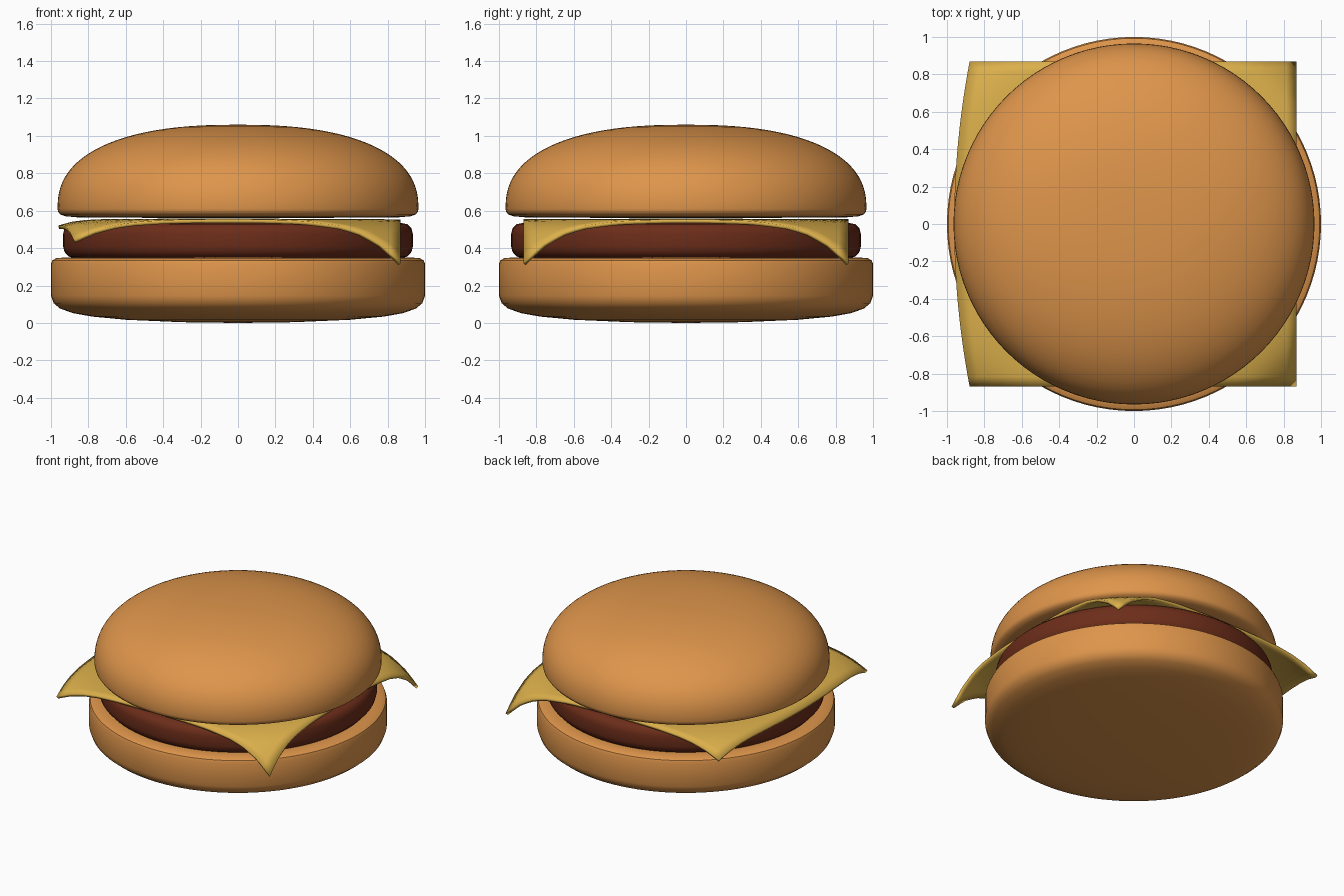
import bpy, bmesh, math

if "Cube" in bpy.data.objects:
    bpy.data.objects.remove(bpy.data.objects["Cube"])


def material(name, rgb):
    m = bpy.data.materials.new(name)
    m.diffuse_color = (*rgb, 1)
    m.use_nodes = True
    m.node_tree.nodes["Principled BSDF"].inputs["Base Color"].default_value = m.diffuse_color
    return m


bread = material("bread", (0.73, 0.30, 0.07))
meat = material("meat", (0.15, 0.026, 0.01))
cheese_mat = material("cheese", (0.71, 0.43, 0.07))


def finish(bm, name, mat):
    bmesh.ops.recalc_face_normals(bm, faces=bm.faces)
    me = bpy.data.meshes.new(name)
    bm.to_mesh(me)
    bm.free()
    ob = bpy.data.objects.new(name, me)
    bpy.context.collection.objects.link(ob)
    me.materials.append(mat)
    bpy.ops.object.select_all(action='DESELECT')
    ob.select_set(True)
    bpy.context.view_layer.objects.active = ob
    bpy.ops.object.shade_smooth_by_angle(angle=math.radians(40))
    return ob


def lathe(name, profile, mat, steps=96):
    bm = bmesh.new()
    vs = [bm.verts.new((r, 0, z)) for r, z in profile]
    edges = [bm.edges.new(p) for p in zip(vs, vs[1:])]
    bmesh.ops.spin(bm, geom=vs + edges, cent=(0, 0, 0), axis=(0, 0, 1),
                   angle=math.tau, steps=steps)
    bmesh.ops.remove_doubles(bm, verts=bm.verts, dist=1e-4)
    return finish(bm, name, mat)


# Bottom bun: slightly convex underside, straight wall
lathe("bottom_bun", [(0, 0), (0.3, 0.004), (0.6, 0.017), (0.78, 0.034), (0.88, 0.052),
                     (0.95, 0.076), (0.985, 0.105), (1, 0.145), (1, 0.315),
                     (0.993, 0.335), (0.97, 0.347), (0.92, 0.35), (0, 0.35)], bread)

# Patty
lathe("patty", [(0, 0.345), (0.87, 0.345), (0.905, 0.355), (0.928, 0.38), (0.935, 0.41),
                (0.935, 0.475), (0.928, 0.505), (0.905, 0.528), (0.87, 0.535),
                (0, 0.535)], meat)

# Top bun: flat underside and a superellipse dome
dome = []
for i in range(25):
    a = math.pi / 2 * i / 24
    dome.append((0.965 * max(math.cos(a), 0) ** (2 / 2.4),
                 0.61 + 0.45 * math.sin(a) ** (2 / 2.4)))
dome[-1] = (0, 1.06)
lathe("top_bun", [(0, 0.56), (0.85, 0.564), (0.92, 0.57), (0.95, 0.58),
                  (0.962, 0.595)] + dome, bread)

# Cheese slice: square sheet whose corners droop past the patty
DROOP = [(0, 0), (0.87, 0.004), (0.94, 0.014), (1.03, 0.04), (1.09, 0.075),
         (1.16, 0.14), (1.24, 0.25)]


def droop(r):
    for (r0, d0), (r1, d1) in zip(DROOP, DROOP[1:]):
        if r <= r1:
            return d0 + (d1 - d0) * (r - r0) / (r1 - r0)
    return DROOP[-1][1]


bm = bmesh.new()
bmesh.ops.create_grid(bm, x_segments=32, y_segments=32, size=0.87)
for v in bm.verts:
    x, y = v.co.x, v.co.y
    z = 0.558 - droop(math.hypot(x, y)) * (0.8 + 0.2 * max(-1, min(1, x / 0.4)))
    if x < 0:
        # left edge reaches further out, lifts at its corners and curls at its middle
        bow = 1 - (y / 0.87) ** 2
        z += droop(math.hypot(x, y)) * 0.12
        z -= 0.035 * bow * (-x / 0.87) ** 12
        v.co.x = x * (1.01 + 0.095 * bow * (-x / 0.87) ** 2)
    v.co.z = z
cheese = finish(bm, "cheese_slice", cheese_mat)
solid = cheese.modifiers.new("thickness", 'SOLIDIFY')
solid.thickness = 0.02
solid.offset = -1
